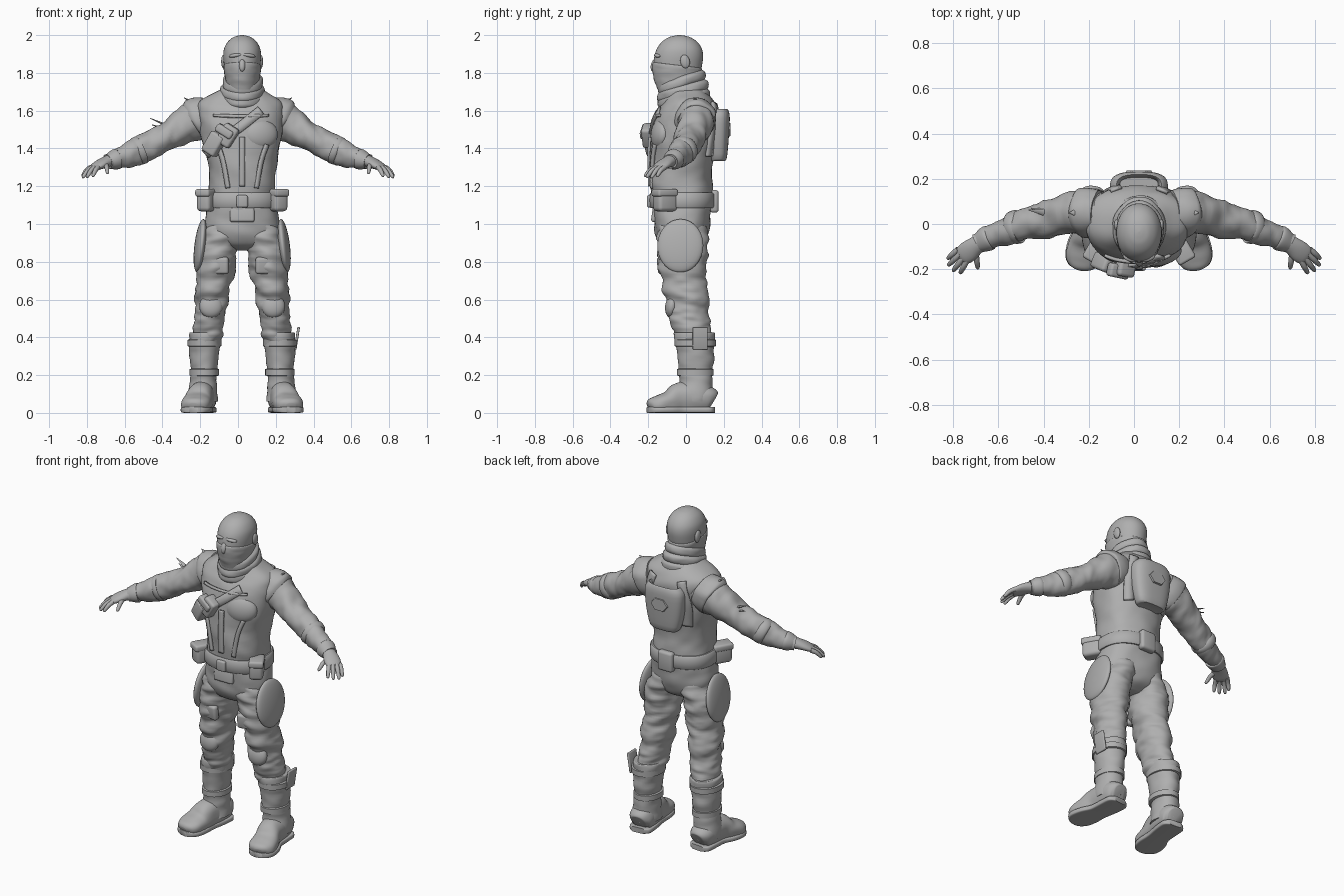
import bpy, bmesh, math
from mathutils import Vector, Matrix, Euler, noise

CX = 0.022  # body centre line
grey = bpy.data.materials.new("cloth_grey")
grey.diffuse_color = (0.43, 0.43, 0.43, 1)


def finish(bm, name, mirror=None, angle=50):
    """Turn a bmesh into a shaded object, optionally doubled across x = mirror."""
    if mirror is not None:
        dup = bmesh.ops.duplicate(bm, geom=bm.verts[:] + bm.edges[:] + bm.faces[:])
        for v in dup["geom"]:
            if isinstance(v, bmesh.types.BMVert):
                v.co.x = 2 * mirror - v.co.x
    bmesh.ops.recalc_face_normals(bm, faces=bm.faces[:])
    me = bpy.data.meshes.new(name)
    bm.to_mesh(me)
    bm.free()
    me.materials.append(grey)
    ob = bpy.data.objects.new(name, me)
    bpy.context.collection.objects.link(ob)
    bpy.ops.object.select_all(action='DESELECT')
    ob.select_set(True)
    bpy.context.view_layer.objects.active = ob
    bpy.ops.object.shade_smooth_by_angle(angle=math.radians(angle))
    return ob


def spline(rings, sub):
    """Catmull-Rom through the ring values."""
    out = []
    for i in range(len(rings) - 1):
        a, b, c, d = (rings[max(0, min(len(rings) - 1, i + k))] for k in (-1, 0, 1, 2))
        for s in range(sub):
            t = s / sub
            out.append(tuple(0.5 * (2 * q + (r - p) * t + (2 * p - 5 * q + 4 * r - s_) * t * t
                       + (3 * q - p - 3 * r + s_) * t ** 3) for p, q, r, s_ in zip(a, b, c, d)))
    return out + [tuple(rings[-1])]


def loft(name, rings, n=36, sub=5, power=2.0, path=False, tilt=0, wrinkle=0,
         freq=(7, 7, 16), mirror=None, floor=None, angle=50):
    """Skin rings (x, y, z, ra, rb): level rings, or rings square to the path."""
    rings = spline(rings, sub)
    bm = bmesh.new()
    loops = []
    for i, (x, y, z, ra, rb) in enumerate(rings):
        c, u, w = Vector((x, y, z)), Vector((1, 0, 0)), Vector((0, 1, 0))
        if path:
            t = Vector(rings[min(i + 1, len(rings) - 1)][:3]) - Vector(rings[max(i - 1, 0)][:3])
            u = t.cross(Vector((0, 0, 1))).normalized()
            w = u.cross(t).normalized()
        loop = []
        for k in range(n):
            a = 2 * math.pi * k / n
            ca, sa = math.cos(a), math.sin(a)
            d = (u * math.copysign(abs(ca) ** (2 / power), ca) * max(ra, .001)
                 + w * math.copysign(abs(sa) ** (2 / power), sa) * max(rb, .001))
            p = c + d
            p.z += tilt * (p.y - y)
            if wrinkle:
                q = Vector((p.x * freq[0], p.y * freq[1], p.z * freq[2] + 3 * p.x))
                p += d.normalized() * wrinkle * (noise.noise(q) + 0.5 * noise.noise(q * 2.1))
            if floor is not None:
                p.z = max(p.z, floor)
            loop.append(bm.verts.new(p))
        loops.append(loop)
    for a, b in zip(loops, loops[1:]):
        for k in range(n):
            bm.faces.new((a[k], a[(k + 1) % n], b[(k + 1) % n], b[k]))
    bm.faces.new(loops[0])
    bm.faces.new(loops[-1])
    return finish(bm, name, mirror, angle)


def box(name, c, size, rot=(0, 0, 0), bevel=0.015, mirror=None):
    bm = bmesh.new()
    bmesh.ops.create_cube(bm, size=1)
    bmesh.ops.scale(bm, vec=size, verts=bm.verts)
    bmesh.ops.bevel(bm, geom=bm.edges[:], offset=bevel, segments=3, affect='EDGES', profile=0.5)
    m = Matrix.Translation(c) @ Euler([math.radians(r) for r in rot]).to_matrix().to_4x4()
    bmesh.ops.transform(bm, matrix=m, verts=bm.verts)
    return finish(bm, name, mirror)


def blob(name, c, r, rot=(0, 0, 0), mirror=None):
    bm = bmesh.new()
    bmesh.ops.create_uvsphere(bm, u_segments=28, v_segments=18, radius=1)
    m = (Matrix.Translation(c) @ Euler([math.radians(q) for q in rot]).to_matrix().to_4x4()
         @ Matrix.Diagonal((*r, 1)))
    bmesh.ops.transform(bm, matrix=m, verts=bm.verts)
    return finish(bm, name, mirror)


def spike(name, a, b, r, mirror=None):
    loft(name, [(*a, r, r * .4), (*b, .002, .002)], n=6, sub=1, path=True, mirror=mirror)


# Torso: pelvis, waist, chest and shoulder slope
TORSO = [(CX, -.02, .86, .05, .05), (CX, -.02, .89, .14, .11), (CX, -.022, .95, .19, .14),
         (CX, -.02, 1.02, .198, .15), (CX, -.02, 1.10, .183, .158), (CX, -.025, 1.20, .175, .162),
         (CX, -.026, 1.30, .18, .165), (CX, -.017, 1.42, .205, .172), (.018, -.005, 1.52, .222, .172),
         (.012, .008, 1.60, .228, .158), (.012, .015, 1.65, .212, .135),
         (.015, .01, 1.69, .15, .11), (CX, 0, 1.72, .10, .09)]
loft("torso", TORSO, n=56, power=2.3, wrinkle=.009, freq=(6, 6, 9))
DENSE = spline(TORSO, 10)


def ribbon(name, pts, width, lift=.006, side=-1, thick=.014):
    """Strap lying on the front (side -1) or back of the torso through (x, z) points."""
    pts = spline(pts, 8)
    bm = bmesh.new()
    rows = []
    for i, (x, z) in enumerate(pts):
        p, q = pts[max(i - 1, 0)], pts[min(i + 1, len(pts) - 1)]
        d = Vector((q[0] - p[0], q[1] - p[1])).normalized() * width / 2
        row = []
        for s in (-1, 0, 1):
            px, pz = x - d.y * s, z + d.x * s
            cx, cy, _, rx, ry = min(DENSE, key=lambda r: abs(r[2] - pz))
            f = max(0, 1 - min(1, abs((px - cx) / rx)) ** 2.3) ** (1 / 2.3)
            row.append(bm.verts.new((px, cy + side * (ry * f + lift), pz)))
        rows.append(row)
    for a, b in zip(rows, rows[1:]):
        for k in (0, 1):
            bm.faces.new((a[k], a[k + 1], b[k + 1], b[k]))
    ob = finish(bm, name)
    mod = ob.modifiers.new("thickness", 'SOLIDIFY')
    mod.thickness, mod.offset = thick, 0


# Vest straps, hems and chest panel
ribbon("chest_strap", [(-.17, 1.37), (-.09, 1.44), (.02, 1.52), (.12, 1.60)], .05)
ribbon("chest_hem", [(-.13, 1.575), (.02, 1.57), (.16, 1.575)], .014)
ribbon("front_placket", [(.022, 1.46), (.022, 1.35), (.022, 1.20)], .03)
for s in (-1, 1):
    ribbon("vest_edge", [(CX + s * .13, 1.42), (CX + s * .10, 1.33), (CX + s * .075, 1.19)], .022)
    ribbon("back_strap", [(CX + s * .10, 1.64), (CX + s * .13, 1.5), (CX + s * .12, 1.36)], .05, side=1)
blob("chest_panel", (.118, -.135, 1.475), (.095, .048, .082), (-6, 0, 14))

# Chest pouches on the strap
box("chest_pouch_outer", (-.125, -.175, 1.425), (.085, .075, .12), (0, 32, -22))
box("chest_pouch_inner", (-.055, -.195, 1.468), (.085, .07, .115), (0, 32, -10))
box("chest_pouch_flap", (-.07, -.208, 1.49), (.10, .06, .045), (0, 32, -12), .012)

# Belt, buckle and belt pouches
loft("belt", [(CX, -.02, 1.085, .186, .16), (CX, -.02, 1.092, .197, .172),
              (CX, -.02, 1.158, .194, .172), (CX, -.02, 1.165, .18, .16)], n=48, sub=2, power=2.3)
box("belt_buckle", (CX, -.192, 1.12), (.06, .03, .065), bevel=.01)
box("hip_pouches", (.205, -.11, 1.125), (.08, .115, .115), (0, 0, 30), .02, CX)
box("hip_pouch_flaps", (.208, -.113, 1.165), (.085, .12, .04), (0, 0, 30), .012, CX)
box("back_pouch", (.03, .15, 1.12), (.10, .045, .12), (0, 0, 0), .015)
box("jacket_flap", (CX, -.165, 1.055), (.13, .03, .09), (-8, 0, 0), .012)

# Back pack with open top and six-sided plate
loft("back_pack", [(CX, .165, 1.335, .07, .03), (CX, .17, 1.345, .095, .045), (CX, .168, 1.45, .12, .058),
                   (CX, .165, 1.56, .128, .067), (CX, .165, 1.60, .11, .06), (CX, .168, 1.605, .095, .048),
                   (CX, .17, 1.56, .085, .036)], n=40, sub=3, power=2.8)
loft("pack_plate", [(CX, .222, 1.50, .06, .045), (CX, .236, 1.50, .055, .04)], n=6, sub=1, path=True, angle=25)

# Head, mask, face and ears
HEAD = [(CX, -.03, 1.68, .075, .085), (CX, -.042, 1.75, .08, .112), (CX, -.046, 1.80, .09, .122),
        (CX, -.043, 1.84, .096, .128), (CX, -.038, 1.89, .1, .129), (CX, -.035, 1.93, .095, .118),
        (CX, -.034, 1.965, .076, .093), (CX, -.034, 1.988, .048, .058), (CX, -.034, 1.997, .022, .026),
        (CX, -.034, 2.0, .002, .002)]
loft("head", HEAD, n=40, power=2.1)
loft("face_mask", [(CX, -.046, 1.70, .078, .105), (CX, -.05, 1.75, .088, .118), (CX, -.049, 1.80, .097, .128),
                   (CX, -.046, 1.835, .101, .131), (CX, -.045, 1.842, .094, .124)], n=40, power=2.1,
     tilt=-.12, wrinkle=.004, freq=(9, 9, 25))
blob("nose", (CX, -.168, 1.84), (.018, .018, .034), (-14, 0, 0))
blob("brows", (CX + .036, -.150, 1.892), (.036, .017, .011), (0, 8, 16), CX)
blob("eyes", (CX + .036, -.146, 1.868), (.018, .014, .009), (0, 0, 16), CX)
blob("ears", (CX + .099, -.005, 1.86), (.012, .025, .036), (12, 0, 0), CX)

# Scarf: three tilted folds
for i, (z, rx, ry, cy) in enumerate([(1.665, .128, .138, -.01), (1.705, .118, .134, -.018),
                                     (1.75, .108, .126, -.024)]):
    loft("scarf_fold", [(CX, cy, z - .04, rx * .8, ry * .82), (CX, cy, z - .02, rx * .97, ry * .97),
                        (CX, cy, z, rx, ry), (CX, cy, z + .02, rx * .96, ry * .97),
                        (CX, cy, z + .035, rx * .8, ry * .84)], n=40, sub=3,
         tilt=.16 + .08 * i, wrinkle=.008, freq=(9, 9, 14))

# Sleeves, vest armholes, cuffs
ARM = [(.13, .045, 1.575, .09, .09), (.21, .052, 1.555, .1, .104), (.28, .047, 1.52, .09, .093),
       (.34, .033, 1.482, .083, .08), (.40, .015, 1.45, .08, .076), (.465, .002, 1.418, .073, .072),
       (.525, -.015, 1.388, .067, .071), (.58, -.036, 1.362, .06, .062), (.64, -.06, 1.345, .05, .05),
       (.69, -.088, 1.333, .042, .04)]
loft("sleeves", ARM, path=True, wrinkle=.011, freq=(16, 8, 9), mirror=0)
loft("vest_armholes", [(.165, .05, 1.578, .1, .102), (.205, .052, 1.562, .112, .114),
                       (.24, .051, 1.546, .11, .112), (.246, .051, 1.543, .098, .098)],
     sub=3, path=True, wrinkle=.008, mirror=.005)
loft("elbow_bands", [(.505, -.01, 1.397, .066, .068), (.512, -.011, 1.394, .075, .077),
                     (.535, -.018, 1.383, .073, .075), (.545, -.021, 1.378, .064, .066)], sub=2, path=True, mirror=0)
loft("glove_cuffs", [(.635, -.058, 1.346, .048, .046), (.642, -.061, 1.344, .056, .055),
                     (.665, -.074, 1.337, .052, .049), (.69, -.088, 1.331, .04, .036)], sub=3, path=True, mirror=0)

# Hands
loft("palms", [(.67, -.077, 1.337, .038, .035), (.70, -.096, 1.328, .041, .03), (.73, -.12, 1.315, .047, .025),
               (.757, -.14, 1.301, .043, .019), (.768, -.148, 1.295, .03, .012)], n=24, sub=3, path=True, mirror=0)
for base, tip in [((.778, -.112, 1.30), (.826, -.155, 1.252)), ((.768, -.132, 1.303), (.824, -.185, 1.245)),
                  ((.754, -.148, 1.303), (.802, -.21, 1.247)), ((.738, -.160, 1.303), (.77, -.22, 1.252)),
                  ((.70, -.125, 1.315), (.69, -.2, 1.268))]:
    a, b = Vector(base), Vector(tip)
    m = (a + b) / 2 + Vector((0, 0, .008))
    loft("finger", [(*a, .013, .014), (*m, .0125, .0125), (*a.lerp(b, .9), .009, .009), (*b, .002, .002)],
         n=12, sub=3, path=True, mirror=0)

# Trousers with folds, thigh and knee pads
loft("trouser_legs", [(CX + x, y, z, rx, ry) for x, y, z, rx, ry in [
    (.095, -.022, 1.0, .09, .12), (.112, -.02, .92, .108, .137), (.135, -.018, .83, .108, .127),
    (.147, -.012, .72, .1, .12), (.158, .002, .62, .09, .114), (.165, .012, .54, .084, .108),
    (.172, .025, .47, .08, .1), (.185, .04, .40, .078, .098), (.2, .048, .33, .07, .09)]],
     n=44, sub=8, wrinkle=.018, freq=(7, 7, 17), mirror=CX)
blob("thigh_pads", (CX + .222, -.03, .885), (.03, .122, .142), (0, -7, -4), CX)
blob("knee_pads", (CX + .165, -.075, .565), (.062, .035, .062), (-8, 0, 0), CX)
box("leg_pockets", (CX + .12, -.125, .78), (.10, .04, .09), (6, 0, 12), .015, CX)

# Boots: shaft, straps, foot and sole
loft("boot_shafts", [(CX + x, y, z, rx, ry) for x, y, z, rx, ry in [
    (.192, .043, .425, .076, .096), (.193, .044, .42, .087, .106), (.195, .046, .36, .084, .103),
    (.2, .052, .28, .075, .096), (.205, .053, .2, .07, .088), (.207, .05, .13, .073, .09),
    (.207, .048, .06, .074, .095)]], wrinkle=.008, mirror=CX)
for z, rx, ry in ((.37, .09, .109), (.215, .078, .097)):
    loft("boot_straps", [(CX + .2, .049, z + d, rx - e, ry - e) for d, e in
                         ((-.02, .01), (-.016, 0), (.016, 0), (.02, .01))], sub=1, mirror=CX)
loft("boot_feet", [(CX + x, y, z, rx, rz) for x, y, z, rx, rz in [
    (.203, .142, .06, .045, .05), (.205, .12, .07, .066, .07), (.21, .05, .08, .07, .085),
    (.22, -.03, .075, .069, .088), (.235, -.09, .055, .076, .062), (.247, -.15, .045, .076, .047),
    (.254, -.185, .04, .058, .036), (.257, -.2, .035, .025, .018)]],
     path=True, power=2.3, floor=.012, wrinkle=.005, mirror=CX)
loft("boot_soles", [(CX + x, y, .016, rx, .016) for x, y, rx in [
    (.203, .15, .04), (.205, .125, .068), (.21, .06, .07), (.22, -.02, .066), (.236, -.09, .08),
    (.248, -.15, .079), (.255, -.188, .058), (.258, -.203, .025)]],
     n=24, path=True, power=6, floor=0, mirror=CX)

# Torn cloth and loose boot flap
box("boot_flap", (.312, .075, .395), (.014, .08, .12), (0, 9, 0), .005)
spike("shoulder_tears", (.245, .05, 1.645), (.285, .05, 1.668), .025, 0)
spike("sleeve_tear_upper", (-.385, .05, 1.525), (-.465, .062, 1.56), .018)
spike("sleeve_tear_lower", (-.40, .055, 1.51), (-.455, .07, 1.525), .014)
